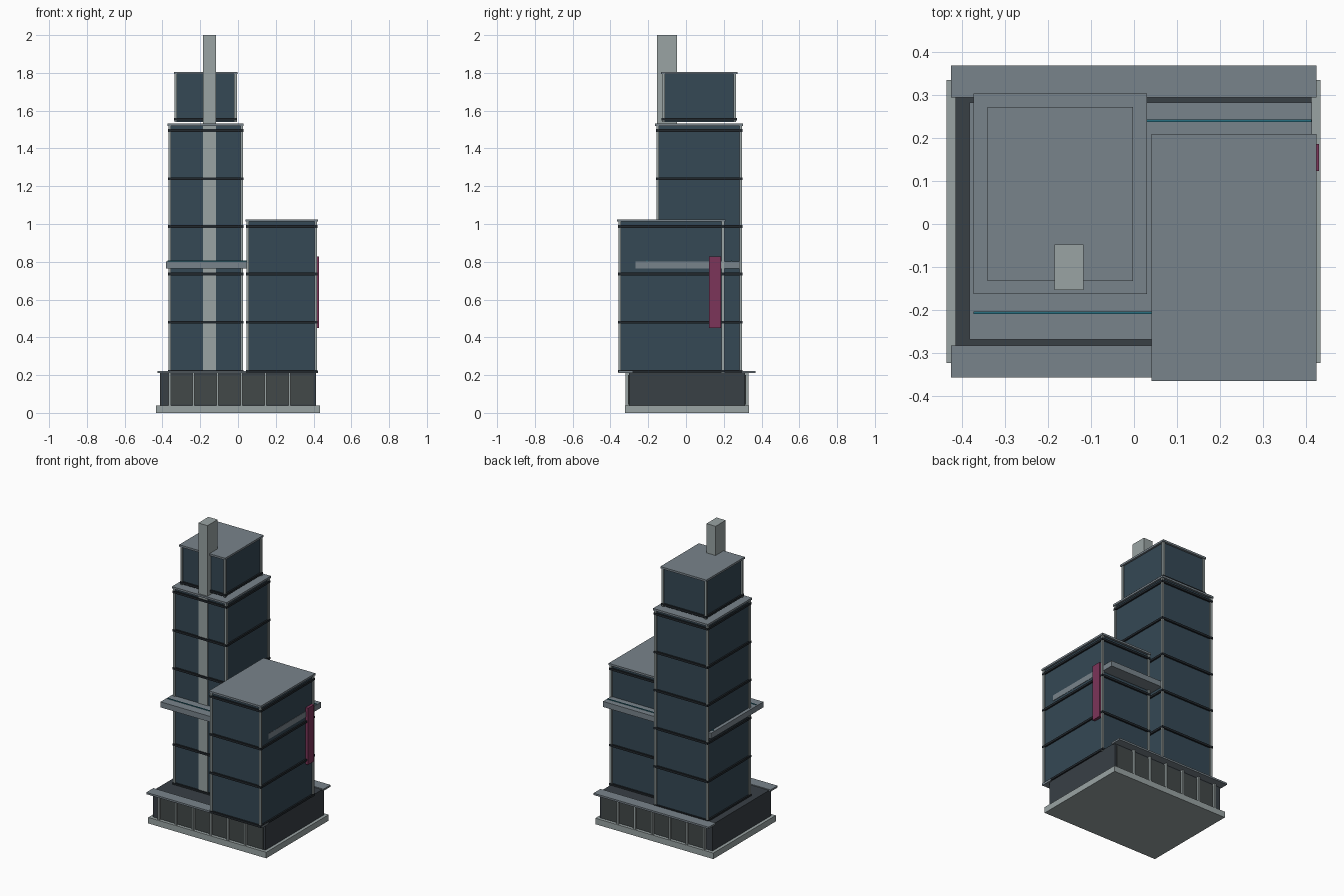
import bpy

if "Cube" in bpy.data.objects:
    bpy.data.objects.remove(bpy.data.objects["Cube"])


def material(name, r, g, b):
    m = bpy.data.materials.new(name)
    m.diffuse_color = (r, g, b, 1)
    m.use_nodes = True
    m.node_tree.nodes["Principled BSDF"].inputs["Base Color"].default_value = m.diffuse_color
    return m


GLASS = material("blue_glass", 0.035, 0.065, 0.09)
DARK = material("dark_stone", 0.04, 0.05, 0.06)
BAND = material("dark_band", 0.015, 0.02, 0.025)
PANEL = material("shopfront_glass", 0.055, 0.065, 0.065)
METAL = material("grey_metal", 0.19, 0.23, 0.26)
STONE = material("light_stone", 0.32, 0.37, 0.37)
TEAL = material("teal_strip", 0.02, 0.16, 0.22)
PLUM = material("plum_sign", 0.20, 0.035, 0.10)


def box(name, x, y, z, mat):
    """Box from (min, max) ranges on each axis."""
    x0, x1 = x
    y0, y1 = y
    z0, z1 = z
    v = [(a, b, c) for c in (z0, z1) for a, b in ((x0, y0), (x1, y0), (x1, y1), (x0, y1))]
    f = [(3, 2, 1, 0), (4, 5, 6, 7)] + [(i, (i + 1) % 4, (i + 1) % 4 + 4, i + 4) for i in range(4)]
    me = bpy.data.meshes.new(name)
    me.from_pydata(v, [], f)
    me.materials.append(mat)
    ob = bpy.data.objects.new(name, me)
    bpy.context.collection.objects.link(ob)
    return ob


def inset(r, d):
    return (r[0] + d, r[1] - d)


def tower(name, x, y, z, bands):
    """Glass block with corner posts, floor bands and a roof cap."""
    cap = 0.013
    box(name + "_glass", inset(x, 0.012), inset(y, 0.014), (z[0], z[1] - cap), GLASS)
    box(name + "_roof_cap", x, y, (z[1] - cap, z[1]), METAL)
    w = 0.014
    for i, px in enumerate((x[0] + 0.004, x[1] - 0.004 - w)):
        for j, py in enumerate((y[0] + 0.006, y[1] - 0.006 - w)):
            box(f"{name}_corner_post_{i}{j}", (px, px + w), (py, py + w), (z[0], z[1] - cap), STONE)
    for i, bz in enumerate(bands):
        box(f"{name}_floor_band_{i}", inset(x, 0.002), inset(y, 0.003), (bz - 0.007, bz + 0.007), BAND)


# Podium: plinth, body, eaves, shopfronts with mullions
box("plinth", (-0.435, 0.433), (-0.322, 0.334), (0, 0.04), STONE)
box("podium", (-0.414, 0.412), (-0.301, 0.313), (0.04, 0.216), DARK)
for side, s in (("front", -1), ("back", 1)):
    def depth(a, b):
        return tuple(sorted((0.006 + s * a, 0.006 + s * b)))
    box(side + "_eave", (-0.425, 0.423), depth(0.288, 0.362), (0.21, 0.222), METAL)
    box(side + "_shopfront", (-0.36, 0.40), depth(0.300, 0.312), (0.045, 0.20), PANEL)
    for i in range(6):
        cx = -0.362 + 0.127 * i
        box(f"{side}_mullion_{i}", (cx - 0.006, cx + 0.006), depth(0.300, 0.326), (0.04, 0.21), STONE)

# Three tower blocks
tower("tall_tower", (-0.372, 0.03), (-0.163, 0.303), (0.21, 1.531), (0.22, 0.48, 0.735, 0.987, 1.24, 1.495))
tower("low_tower", (0.041, 0.423), (-0.364, 0.209), (0.21, 1.025), (0.22, 0.48, 0.735, 0.987))
tower("crown", (-0.34, -0.002), (-0.132, 0.272), (1.541, 1.806), (1.555,))

# Spine rising through the tall tower
box("spine", (-0.185, -0.117), (-0.153, -0.047), (0.22, 2.0), STONE)

# Sky terrace slab passing through both towers, with edge strips
box("sky_terrace", (-0.382, 0.413), (-0.268, 0.282), (0.765, 0.802), METAL)
for i, y in enumerate((-0.206, 0.24)):
    box(f"terrace_strip_{i}", (-0.372, 0.412), (y - 0.003, y + 0.003), (0.79, 0.806), TEAL)

# Vertical blade sign on the right wall
box("side_blade", (0.41, 0.429), (0.123, 0.186), (0.45, 0.827), PLUM)
